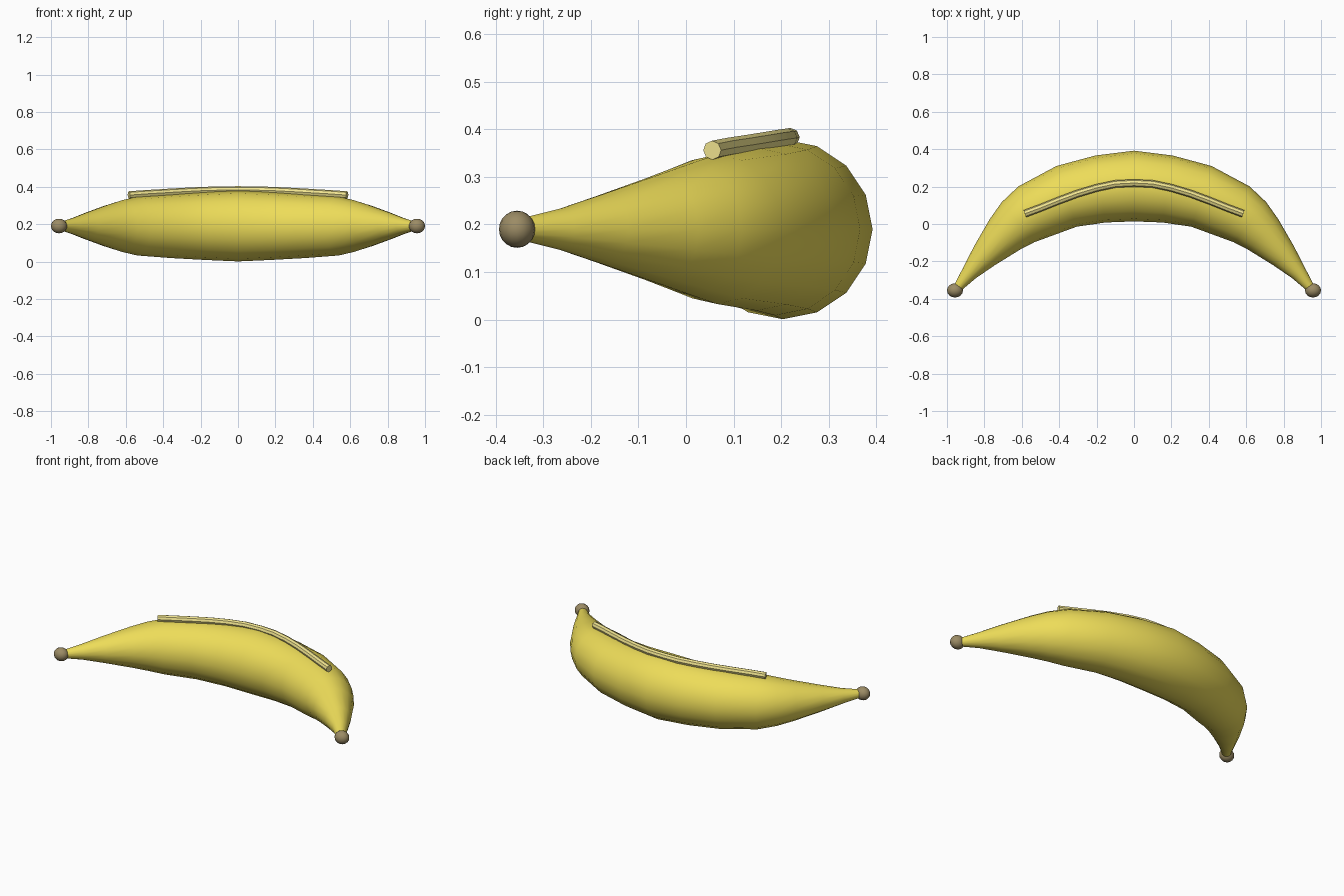
import bpy
import math

if "Cube" in bpy.data.objects:
    bpy.data.objects.remove(bpy.data.objects["Cube"])

Z = 0.19


def material(name, color):
    m = bpy.data.materials.new(name)
    m.diffuse_color = (*color, 1)
    m.use_nodes = True
    m.node_tree.nodes["Principled BSDF"].inputs["Base Color"].default_value = m.diffuse_color
    return m


def tube(name, points, bevel, mat):
    """Sweep a round section along (x, y, z, radius) points."""
    cu = bpy.data.curves.new(name, 'CURVE')
    cu.dimensions = '3D'
    cu.twist_mode = 'Z_UP'
    cu.bevel_depth = 1.0
    cu.bevel_resolution = bevel
    cu.use_fill_caps = True
    sp = cu.splines.new('POLY')
    sp.points.add(len(points) - 1)
    for p, (x, y, z, r) in zip(sp.points, points):
        p.co = (x, y, z, 1)
        p.radius = r
    ob = bpy.data.objects.new(name, cu)
    bpy.context.collection.objects.link(ob)
    bpy.ops.object.select_all(action='DESELECT')
    ob.select_set(True)
    bpy.context.view_layer.objects.active = ob
    bpy.ops.object.convert(target='MESH')
    ob = bpy.context.object
    ob.name = name
    ob.data.materials.clear()
    ob.data.materials.append(mat)
    bpy.ops.object.shade_smooth_by_angle(angle=math.radians(40))
    return ob


def mirrored(half):
    """Complete a half path that starts at x = 0."""
    return [(-p[0], *p[1:]) for p in reversed(half[1:])] + half


yellow = material("peel_yellow", (0.85, 0.72, 0.10))
pale = material("ridge_pale", (0.88, 0.78, 0.28))
brown = material("tip_brown", (0.33, 0.26, 0.13))

# Curved, tapering fruit body
body = [(0, 0.203, 0.189), (0.18, 0.187, 0.181), (0.36, 0.148, 0.171),
        (0.54, 0.065, 0.157), (0.62, 0.01, 0.138), (0.69, -0.055, 0.115),
        (0.80, -0.17, 0.075), (0.88, -0.262, 0.044), (0.95, -0.35, 0.022)]
tube("fruit_body", mirrored([(x, y, Z, r) for x, y, r in body]), 6, yellow)

# Raised ridge along the top
ridge = [(0, 0.219, 0.383), (0.1, 0.214, 0.382), (0.2, 0.193, 0.379),
         (0.3, 0.163, 0.374), (0.4, 0.126, 0.368), (0.5, 0.086, 0.362),
         (0.583, 0.055, 0.356)]
tube("top_ridge", mirrored([(*p, 0.02) for p in ridge]), 2, pale)

# Dark rounded tips at both ends
for side, label in ((-1, "left"), (1, "right")):
    bpy.ops.mesh.primitive_uv_sphere_add(segments=16, ring_count=10, radius=1,
                                         location=(side * 0.957, -0.355, Z))
    tip = bpy.context.object
    tip.name = label + "_tip"
    tip.scale = (0.043, 0.038, 0.039)
    tip.data.materials.append(brown)
    bpy.ops.object.shade_smooth()
